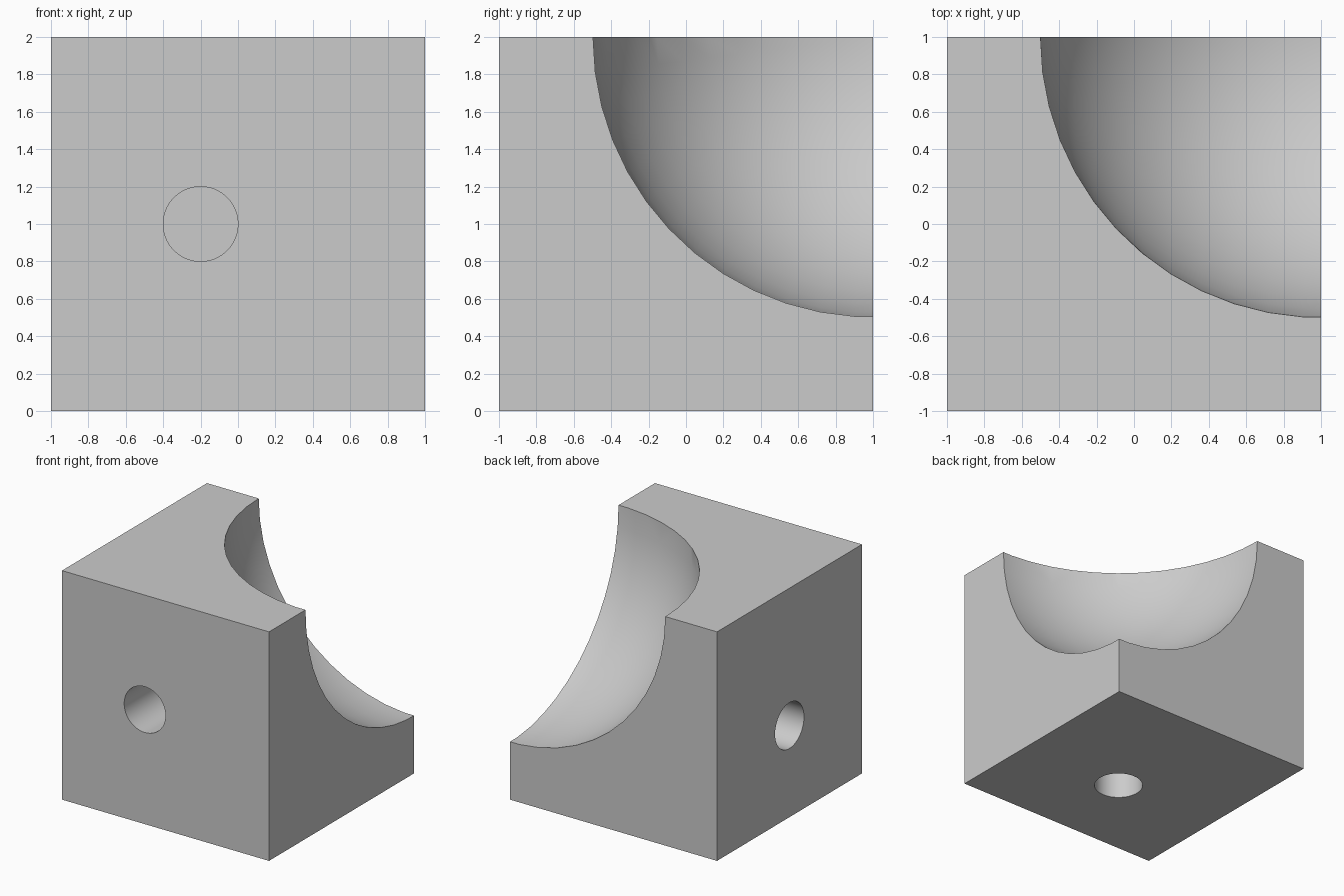
import bpy
import math

# Remove the default object
default = bpy.data.objects.get("Cube")
if default:
    bpy.data.objects.remove(default, do_unlink=True)

GREY = 0.6
RADIUS = 0.2      # drilled hole radius
DEPTH = 0.5       # drilled hole depth

grey = bpy.data.materials.new("plain_grey")
grey.use_nodes = True
colour = (GREY, GREY, GREY, 1)
grey.diffuse_color = colour
grey.node_tree.nodes["Principled BSDF"].inputs["Base Color"].default_value = colour


def cut(target, cutter):
    """Subtract a cutter from the target, then discard the cutter."""
    mod = target.modifiers.new("cut", 'BOOLEAN')
    mod.operation = 'DIFFERENCE'
    mod.solver = 'EXACT'
    mod.object = cutter
    cutter.hide_render = True
    bpy.context.view_layer.objects.active = target
    bpy.ops.object.modifier_apply(modifier=mod.name)
    bpy.data.objects.remove(cutter, do_unlink=True)


# Solid block
bpy.ops.mesh.primitive_cube_add(size=2, location=(0, 0, 1))
block = bpy.context.object
block.name = "block"
block.data.materials.append(grey)

# Blind round holes in the front, right and bottom faces
holes = [
    ((-0.2, -1, 1), (math.pi / 2, 0, 0)),
    ((-1, 0, 0.8), (0, math.pi / 2, 0)),
    ((0, -0.2, 0), (0, 0, 0)),
]
for place, turn in holes:
    bpy.ops.mesh.primitive_cylinder_add(
        vertices=50, radius=RADIUS, depth=2 * DEPTH, location=place, rotation=turn)
    cut(block, bpy.context.object)

# Spherical scoop out of the top back left corner
bpy.ops.mesh.primitive_uv_sphere_add(
    segments=50, ring_count=25, radius=1.5,
    location=(1, 1, 2), rotation=(0, math.pi / 2, 0))
cut(block, bpy.context.object)

# One material throughout, smooth curves with crisp rims
block.data.materials.clear()
block.data.materials.append(grey)
for face in block.data.polygons:
    face.material_index = 0
bpy.ops.object.select_all(action='DESELECT')
block.select_set(True)
bpy.context.view_layer.objects.active = block
bpy.ops.object.shade_smooth_by_angle(angle=math.radians(30))
